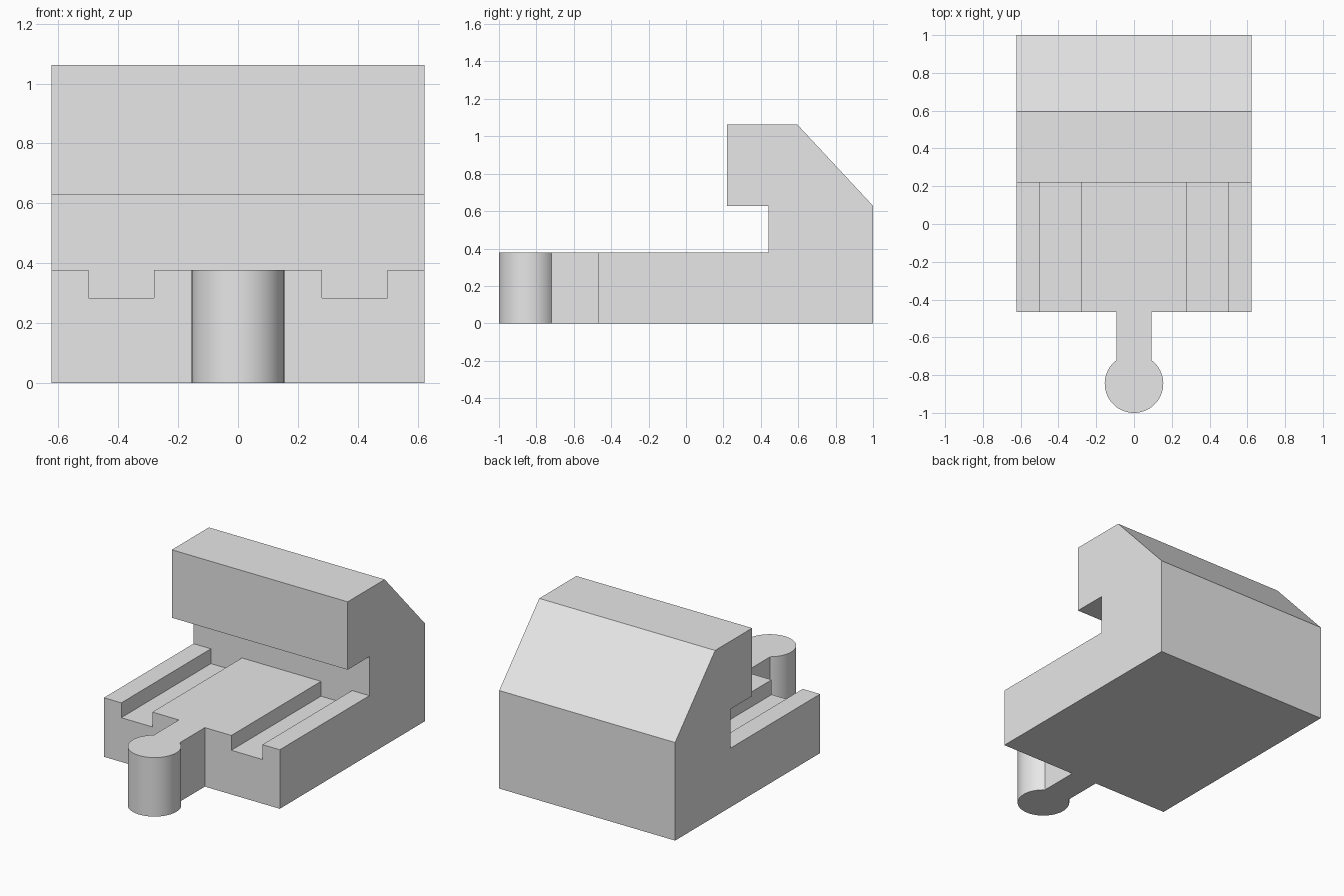
import bpy, bmesh, math
from mathutils import Vector

cube = bpy.data.objects.get("Cube")
if cube:
    bpy.data.objects.remove(cube, do_unlink=True)

HALF_W = 0.623       # half width of the block
FRONT = -0.467       # front face of the bed
DECK = 0.378         # top of the bed
WALL = 0.44          # back wall of the slot

grey = bpy.data.materials.new("plain grey")
grey.use_nodes = True
grey.diffuse_color = (0.8, 0.8, 0.8, 1)
grey.node_tree.nodes["Principled BSDF"].inputs["Base Color"].default_value = (0.8, 0.8, 0.8, 1)


def prism(name, points, offset):
    """Extrude a closed outline of 3D points along the offset."""
    bm = bmesh.new()
    face = bm.faces.new([bm.verts.new(p) for p in points])
    new = bmesh.ops.extrude_face_region(bm, geom=[face])["geom"]
    bmesh.ops.translate(bm, vec=Vector(offset),
                        verts=[v for v in new if isinstance(v, bmesh.types.BMVert)])
    bmesh.ops.recalc_face_normals(bm, faces=bm.faces)
    mesh = bpy.data.meshes.new(name)
    bm.to_mesh(mesh)
    bm.free()
    mesh.materials.append(grey)
    obj = bpy.data.objects.new(name, mesh)
    bpy.context.collection.objects.link(obj)
    return obj


def activate(obj):
    bpy.ops.object.select_all(action="DESELECT")
    obj.select_set(True)
    bpy.context.view_layer.objects.active = obj


# Block with overhanging jaw: side profile swept across the width
profile = [(FRONT, 0), (1, 0), (1, 0.628), (0.595, 1.063), (0.22, 1.063),
           (0.22, 0.628), (WALL, 0.628), (WALL, DECK), (FRONT, DECK)]
body = prism("clamp_body", [(-HALF_W, y, z) for y, z in profile], (2 * HALF_W, 0, 0))

# Two guide grooves cut along the bed, up to the back wall
for side in (-1, 1):
    section = [(0.28, 0.283), (0.5, 0.283), (0.5, 0.5), (0.28, 0.5)]
    cutter = prism("groove_cutter", [(side * x, FRONT - 0.1, z) for x, z in section],
                   (0, WALL - FRONT + 0.1, 0))
    cutter.hide_render = True
    cut = body.modifiers.new("groove", "BOOLEAN")
    cut.operation = "DIFFERENCE"
    cut.solver = "EXACT"
    cut.object = cutter
    activate(body)
    bpy.ops.object.modifier_apply(modifier=cut.name)
    bpy.data.objects.remove(cutter, do_unlink=True)

# Front tongue: narrow neck ending in a round knob
NECK, RADIUS, CENTRE, STEPS = 0.092, 0.155, -0.845, 56
start = math.asin(NECK / RADIUS)
outline = [(NECK, FRONT, 0)]
for i in range(STEPS + 1):
    a = start + (2 * math.pi - 2 * start) * i / STEPS
    outline.append((RADIUS * math.sin(a), CENTRE + RADIUS * math.cos(a), 0))
outline.append((-NECK, FRONT, 0))
tongue = prism("front_tongue", outline, (0, 0, DECK))
activate(tongue)
bpy.ops.object.shade_smooth_by_angle(angle=math.radians(30))
